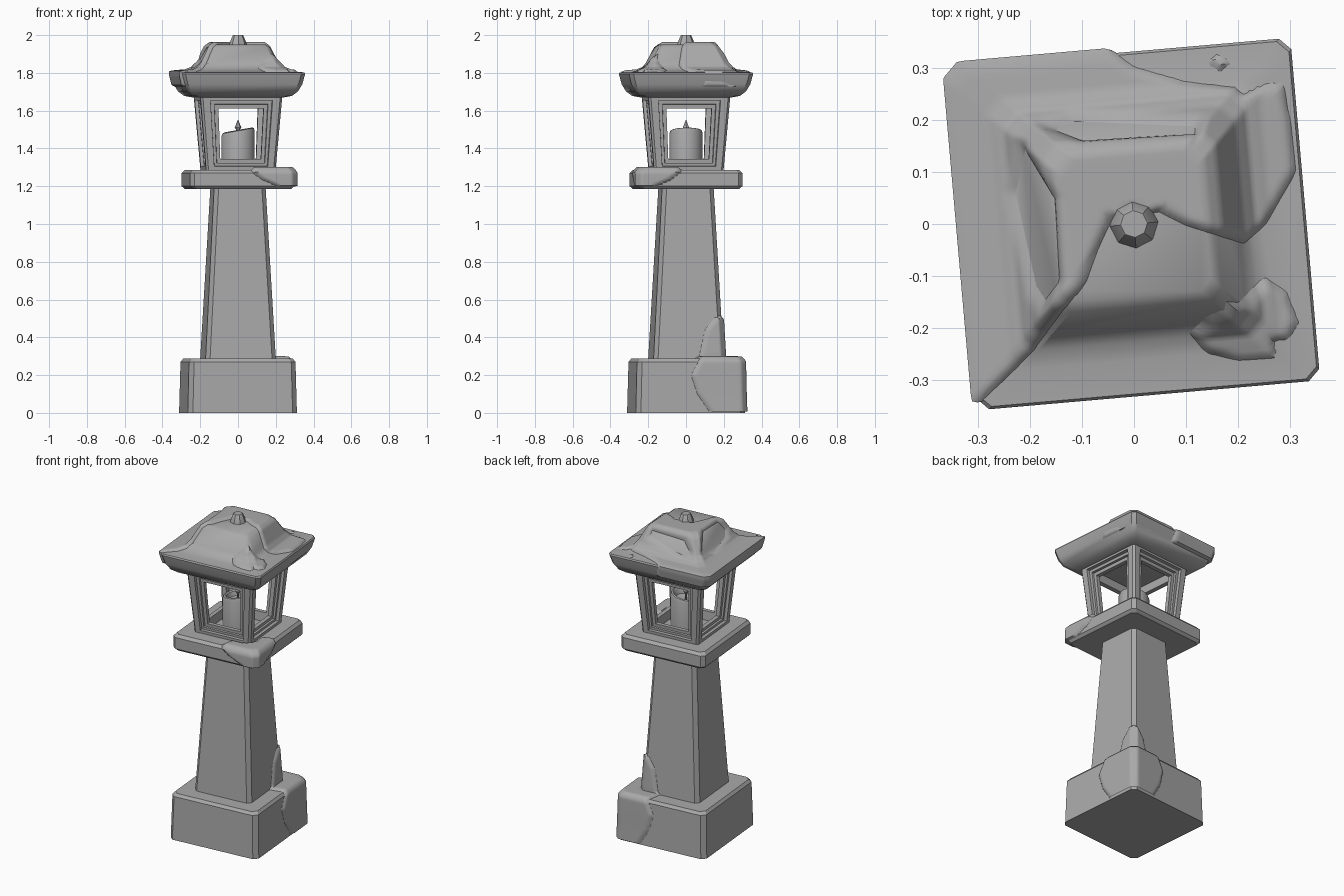
import bpy, math
from mathutils import Vector, Matrix
from mathutils.geometry import intersect_point_line

cube = bpy.data.objects.get("Cube")
if cube:
    bpy.data.objects.remove(cube, do_unlink=True)

TURN = math.radians(5)
stone = bpy.data.materials.new("grey_stone")
stone.use_nodes = True
GREY = (0.4, 0.4, 0.4, 1)
stone.diffuse_color = GREY
stone.node_tree.nodes["Principled BSDF"].inputs["Base Color"].default_value = GREY


def make(name, verts, faces, angle=30):
    mesh = bpy.data.meshes.new(name)
    mesh.from_pydata(verts, [], faces)
    mesh.materials.append(stone)
    mesh.update()
    obj = bpy.data.objects.new(name, mesh)
    bpy.context.collection.objects.link(obj)
    obj.rotation_euler.z = TURN
    bpy.ops.object.select_all(action='DESELECT')
    obj.select_set(True)
    bpy.context.view_layer.objects.active = obj
    bpy.ops.object.shade_smooth_by_angle(angle=math.radians(angle))
    return obj


def loft(name, rings, chamfer=None, sides=8, tilt=0):
    """Stack rings (radius, z): chamfered squares, or polygons with no chamfer."""
    verts = []
    for r, z in rings:
        if chamfer is None:
            for k in range(sides):
                a = math.tau * k / sides
                x = r * math.cos(a)
                verts.append((x, r * math.sin(a), z + tilt * x * (z > rings[0][1])))
        else:
            for k in range(4):
                m = Matrix.Rotation(k * math.pi / 2, 3, 'Z')
                verts += [m @ Vector((r, chamfer - r, z)), m @ Vector((r, r - chamfer, z))]
    n = 8 if chamfer is not None else sides
    faces = [(j * n + i, j * n + (i + 1) % n, (j + 1) * n + (i + 1) % n, (j + 1) * n + i)
             for j in range(len(rings) - 1) for i in range(n)]
    faces.append(tuple(reversed(range(n))))
    faces.append(tuple(range(len(verts) - n, len(verts))))
    return make(name, verts, faces)


# Plinth, column and platform
loft("plinth", [(0.29, 0), (0.283, 0.27), (0.27, 0.287)], 0.025)
loft("column", [(0.187, 0.28), (0.137, 1.19)], 0.022)
loft("platform", [(0.262, 1.185), (0.277, 1.2), (0.277, 1.27), (0.262, 1.287)], 0.022)

# Lantern house: four tapered walls with stepped window frames
LOW, HIGH, CUT = 1.28, 1.68, 0.012


def house_half(z):
    return 0.184 + 0.034 * (z - LOW) / (HIGH - LOW)


def window_ring(depth, w0, w1, z0, z1):
    return [Vector((x, depth - house_half(z), z))
            for x, z in ((-w0, z0), (w0, z0), (w1, z1), (-w1, z1))]


verts, faces = [], []
d0, d1 = house_half(LOW), house_half(HIGH)
wall = [window_ring(0, d0 - CUT, d1 - CUT, LOW, HIGH),
        window_ring(0, 0.142, 0.165, 1.305, 1.655),
        window_ring(0.018, 0.14, 0.163, 1.307, 1.653),
        window_ring(0.018, 0.128, 0.143, 1.322, 1.635),
        window_ring(0.03, 0.126, 0.141, 1.324, 1.633),
        window_ring(0.03, 0.108, 0.12, 1.343, 1.612),
        window_ring(0.055, 0.108, 0.12, 1.343, 1.612),
        window_ring(0.055, d0 - 0.055, d1 - 0.055, LOW, HIGH)]
for k in range(4):
    m = Matrix.Rotation(k * math.pi / 2, 3, 'Z')
    base = len(verts)
    verts += [m @ p for ring in wall for p in ring]
    for j in range(len(wall) - 1):
        for i in range(4):
            a, b = base + 4 * j + i, base + 4 * j + (i + 1) % 4
            faces.append((a, b, b + 4, a + 4))
    corner = len(verts)
    verts += [m @ Vector((d - c1, c2 - d, z)) for d, c1, c2, z in
              ((d0, CUT, 0, LOW), (d0, 0, CUT, LOW), (d1, 0, CUT, HIGH), (d1, CUT, 0, HIGH))]
    faces.append((corner, corner + 1, corner + 2, corner + 3))
make("lantern_house", verts, faces)

# Candle with a hollow, slanted top, and its flame
loft("candle", [(0.088, 1.285), (0.088, 1.48), (0.083, 1.494), (0.074, 1.497),
                (0.066, 1.49), (0.058, 1.462), (0.02, 1.455)], sides=28, tilt=0.18)
loft("flame", [(0.005, 1.45), (0.005, 1.49), (0.018, 1.512), (0.009, 1.532), (0.001, 1.552)], sides=6)

# Flared roof and its knob
loft("roof", [(0.215, 1.668), (0.265, 1.678), (0.295, 1.702), (0.316, 1.74), (0.33, 1.795),
              (0.325, 1.803), (0.26, 1.806), (0.225, 1.82), (0.2, 1.85), (0.158, 1.935),
              (0.138, 1.95)], 0.022)
loft("roof_knob", [(0.048, 1.945), (0.043, 1.962), (0.03, 1.995), (0.026, 2.0)])


def overgrowth(name, profile, a0, a1, count, shape, chamfer=0.03, lift=0.013):
    """Sheet hugging square rings (half, z, extent), sunk where shape() is negative."""
    pts = []
    for p, q in zip(profile, profile[1:]):
        p, q = Vector(p), Vector(q)
        n = max(1, round((q - p).xy.length / 0.01))
        pts += [p.lerp(q, i / n) for i in range(n)]
    pts.append(Vector(profile[-1]))
    verts, field, faces = [], [], []
    for i in range(count + 1):
        a = a0 + (a1 - a0) * i / count
        turn = Matrix.Rotation((a // 2) * math.pi / 2, 2)
        for j, (r, z, extent) in enumerate(pts):
            t = pts[min(j + 2, len(pts) - 1)] - pts[max(j - 2, 0)]
            normal = Vector((-t.y, t.x)).normalized()
            d = shape(turn @ Vector((r, r * (a % 2 - 1))), a, r, extent)
            w = min(1, max(0, (d + 0.008) / 0.024))
            off = -0.008 + (lift + 0.008) * w * (2 - w)
            big = r + off * normal.x
            x, y = big, big * (a % 2 - 1)
            extra = max(0, abs(x) + abs(y) - 2 * big + chamfer) / 2
            x -= extra
            y -= math.copysign(extra, y)
            p = turn @ Vector((x, y))
            verts.append((p.x, p.y, z + off * normal.y))
            field.append(d)
    n = len(pts)
    for i in range(count):
        for j in range(n - 1):
            f = (i * n + j, i * n + j + 1, (i + 1) * n + j + 1, (i + 1) * n + j)
            if max(field[v] for v in f) > -0.012:
                faces.append(f)
    used = {v: k for k, v in enumerate(sorted({v for f in faces for v in f}))}
    make(name, [verts[v] for v in used], [[used[v] for v in f] for f in faces], 50)


def outline(points):
    turn = Matrix.Rotation(-TURN, 2)
    return [turn @ Vector(p) for p in points]


def signed_distance(p, poly):
    inside, best = False, 9
    for a, b in zip(poly, poly[1:] + poly[:1]):
        hit, f = intersect_point_line(p, a, b)
        near = a.lerp(b, min(1, max(0, f)))
        best = min(best, (p - near).length)
        if (a.y > p.y) != (b.y > p.y) and p.x < a.x + (b.x - a.x) * (p.y - a.y) / (b.y - a.y):
            inside = not inside
    return best if inside else -best


# Moss on the roof: patches with two bare slopes left open
patches = [outline(p) for p in (
    [(-.31, -.36), (-.2, -.25), (-.11, -.13), (-.04, .02), (.04, .03), (.1, 0), (.21, -.035),
     (.25, 0), (.31, .1), (.3, .2), (.285, .27), (.19, .26), (.1, .27), (0, .3), (-.04, .33),
     (-.06, .45), (-.45, .45), (-.45, -.36)],
    [(.11, -.21), (.14, -.18), (.2, -.155), (.25, -.105), (.29, -.13), (.315, -.19),
     (.27, -.255), (.2, -.26), (.14, -.245)],
    [(.14, .31), (.16, .325), (.185, .31), (.165, .295)])]
bare = [outline(p) for p in (
    [(-.21, .15), (-.15, .05), (-.14, -.11), (-.17, -.15), (-.19, -.12), (-.23, .06)],
    [(-.16, .18), (-.12, .2), (.12, .19), (.12, .17), (-.1, .157)])]


def roof_shape(p, a, r, extent):
    d = max(signed_distance(p, poly) for poly in patches)
    return min([d, extent] + [-signed_distance(p, poly) for poly in bare])


overgrowth("roof_moss", [(0.03, 1.95, 1), (0.138, 1.95, 1), (0.158, 1.935, 1), (0.2, 1.85, 1),
                         (0.225, 1.82, 1), (0.26, 1.806, 1), (0.33, 1.8, 1), (0.316, 1.74, 0.02),
                         (0.305, 1.72, -0.02)], 0, 8, 200, roof_shape)


# Moss climbing the rear corner of the plinth and column
def plinth_shape(p, a, r, extent):
    return extent - abs(a - 2) * r * (1 if a < 2 else 1.2)


overgrowth("plinth_moss", [(0.173, 0.53, -0.03), (0.175, 0.5, 0.04), (0.178, 0.44, 0.09),
                           (0.186, 0.3, 0.13), (0.19, 0.287, 0.15), (0.27, 0.287, 0.22),
                           (0.283, 0.27, 0.24), (0.285, 0.2, 0.28), (0.287, 0.1, 0.25),
                           (0.29, 0.008, 0.19)], 0.6, 3.4, 70, plinth_shape)


# Moss lump on the front corner of the platform
def platform_shape(p, a, r, extent):
    return extent - abs(a - 8) * r


overgrowth("platform_moss", [(0.19, 1.287, -0.02), (0.21, 1.287, 0.14), (0.262, 1.287, 0.21),
                             (0.277, 1.27, 0.22), (0.277, 1.235, 0.17), (0.277, 1.205, 0.1),
                             (0.272, 1.193, -0.02)], 6.9, 9.1, 60, platform_shape, lift=0.016)
